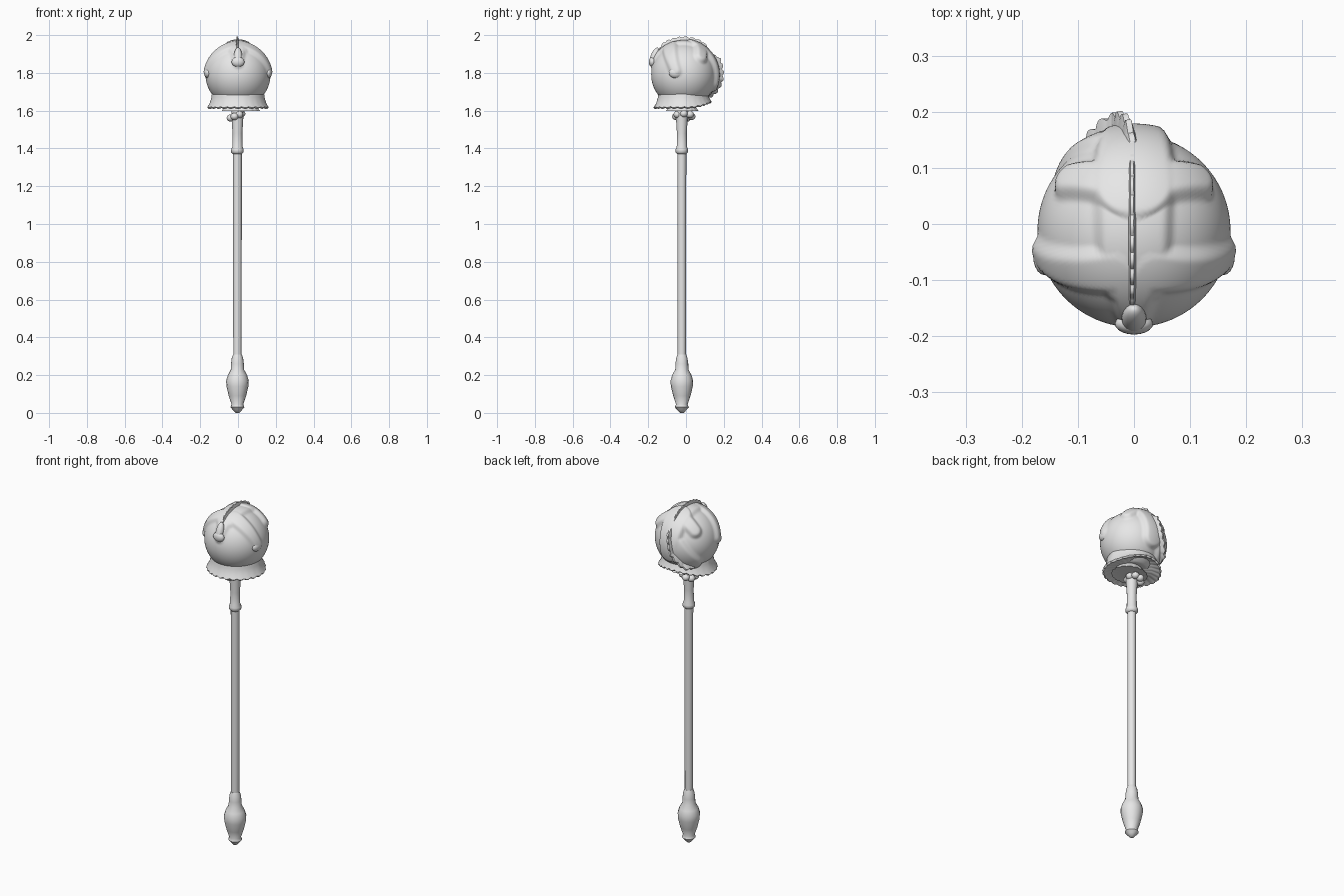
import bpy, bmesh
from math import sin, cos, pi, radians
from mathutils import Vector

cube = bpy.data.objects.get("Cube")
if cube:
    bpy.data.objects.remove(cube, do_unlink=True)

grey = bpy.data.materials.new("plain grey")
grey.use_nodes = True
COLOUR = (0.8, 0.8, 0.8, 1)
grey.diffuse_color = COLOUR
grey.node_tree.nodes["Principled BSDF"].inputs["Base Color"].default_value = COLOUR

CENTRE = Vector((0, -0.012, 1.79))
RADIUS = 0.172


def finish(name, bm, angle=50):
    bmesh.ops.recalc_face_normals(bm, faces=bm.faces)
    mesh = bpy.data.meshes.new(name)
    bm.to_mesh(mesh)
    bm.free()
    mesh.materials.append(grey)
    ob = bpy.data.objects.new(name, mesh)
    bpy.context.collection.objects.link(ob)
    bpy.ops.object.select_all(action="DESELECT")
    ob.select_set(True)
    bpy.context.view_layer.objects.active = ob
    bpy.ops.object.shade_smooth_by_angle(angle=radians(angle))
    return ob


def skin(name, rings, closed_ends=True):
    """Join equal rings of points into a tube."""
    bm = bmesh.new()
    loops = [[bm.verts.new(p) for p in ring] for ring in rings]
    n = len(loops[0])
    for a, b in zip(loops, loops[1:]):
        for i in range(n):
            j = (i + 1) % n
            bm.faces.new((a[i], a[j], b[j], b[i]))
    if closed_ends:
        bm.faces.new(loops[0])
        bm.faces.new(loops[-1])
    return finish(name, bm)


def lathe(name, profile, x=-0.003, y=-0.022, sides=16):
    turns = [2 * pi * i / sides for i in range(sides)]
    return skin(name, [[(x + r * cos(a), y + r * sin(a), z) for a in turns]
                       for r, z in profile])


def blob(name, place, size, tilt=0.0):
    bm = bmesh.new()
    bmesh.ops.create_uvsphere(bm, u_segments=20, v_segments=12, radius=1)
    ob = finish(name, bm)
    ob.location, ob.scale, ob.rotation_euler = place, size, (tilt, 0, 0)
    return ob


# Handle
lathe("pommel", [(.010, 0), (.024, .015), (.037, .03), (.031, .045), (.046, .09),
                 (.058, .14), (.060, .17), (.051, .20), (.035, .23),
                 (.034, .26), (.030, .29), (.023, .31)])
lathe("shaft", [(.022, .29), (.0235, 1.39)], sides=12)
lathe("neck", [(.023, 1.37), (.033, 1.38), (.033, 1.395), (.027, 1.41),
               (.026, 1.48), (.031, 1.56), (.034, 1.64)])

# Curled collar under the head
for i in range(7):
    a = 2 * pi * i / 7
    blob("collar_curl", (-.012 + .030 * cos(a), -.012 + .042 * sin(a), 1.572 + .012 * cos(a)),
         (.021, .021, .019))

# Raised mask: tapered strokes on the ball (start, end, start width, end width, height)
STROKES = [
    ((0, -.95, .35), (0, -.55, .83), .12, .24, .014),
    ((0, -.5, .86), (0, .5, .86), .34, .38, .012),
    ((0, .5, .86), (0, .95, -.2), .42, .30, .019),
    ((-.2, .9, .1), (-.6, .6, -.55), .30, .30, .015),
]
for s in (1, -1):
    STROKES.append(((s * .2, -.42, .89), (s * .95, -.25, .12), .24, .15, .014))
    STROKES.append(((s * .2, .5, .84), (s * .62, .5, .52), .22, .18, .018))


def mask_height(n):
    best = 0
    for start, end, ra, rb, height in STROKES:
        a, b = Vector(start), Vector(end)
        t = max(0, min(1, (n - a).dot(b - a) / (b - a).length_squared))
        p = a.lerp(b, t).normalized()
        depth = (ra + (rb - ra) * t - (n - p).length) / .16 + .5
        depth = max(0, min(1, depth))
        best = max(best, height * depth * depth * (3 - 2 * depth))
    return best


bm = bmesh.new()
bmesh.ops.create_uvsphere(bm, u_segments=128, v_segments=80, radius=1)
for v in bm.verts:
    n = v.co.normalized()
    v.co = CENTRE + n * (RADIUS + mask_height(n))
    v.co.z = max(v.co.z, 1.635)
finish("ball_head", bm, 60)

# Snout and side horns of the mask
blob("snout", (0, -.168, 1.885), (.022, .020, .052), radians(-20))
blob("snout_tip", (0, -.178, 1.858), (.034, .019, .027))
for s in (1, -1):
    blob("side_horn", (s * .160, -.055, 1.80), (.020, .036, .028))

# Flared skirt with a scalloped hem, lifted at the back
rings = []
for r, z, wave in [(.136, 1.71, 0), (.141, 1.67, 0), (.148, 1.643, .1), (.159, 1.622, 1),
                   (.152, 1.615, 1), (.110, 1.628, .3), (.03, 1.622, 0)]:
    ring = []
    for i in range(144):
        a = 2 * pi * i / 144
        lobe = abs(sin(a * 13)) * wave
        lift = max(0, sin(a)) ** 2 * .03
        rr = r + .005 * lobe - .02 * max(0, sin(a))
        ring.append((rr * cos(a), -.008 + rr * sin(a), z - .006 * lobe + lift))
    rings.append(ring)
skin("skirt", rings)

# Lower frill peeking out below the skirt
rings = []
for r, z, wave in [(.07, 1.635, 0), (.086, 1.615, .3), (.098, 1.598, 1),
                   (.085, 1.600, 1), (.03, 1.60, 0)]:
    ring = []
    for i in range(96):
        a = 2 * pi * i / 96
        rr = r + .006 * wave * abs(sin(a * 8))
        ring.append((.015 + rr * cos(a), -.02 + .85 * rr * sin(a), z))
    rings.append(ring)
skin("lower_frill", rings)


def scalloped_blade(name, path, height, lobes, thick, steps=80):
    """Wedge standing on the ball along a path, with a lobed outer edge."""
    points = [(Vector(p) - CENTRE).normalized() for p in path]
    rings = []
    for k in range(steps + 1):
        u = k / steps
        t = u * (len(points) - 1)
        i = min(int(t), len(points) - 2)
        d = points[i].lerp(points[i + 1], t - i).normalized()
        side = d.cross(points[i + 1] - points[i]).normalized()
        rise = height * min(1, 6 * u, 6 * (1 - u))
        top = RADIUS + .012 + rise * (.65 + .35 * abs(sin(pi * lobes * u)))
        base = CENTRE + d * (RADIUS - .012)
        mid = CENTRE + d * (RADIUS + .010 + rise * .3)
        tip = CENTRE + d * top
        rings.append([base - side * thick * 1.6, mid - side * thick, tip - side * thick * .5,
                      tip + side * thick * .5, mid + side * thick, base + side * thick * 1.6])
    return skin(name, rings)


scalloped_blade("top_crest", [(-.003, -.15, 1.91), (-.003, -.09, 1.96), (-.003, -.02, 1.97),
                              (-.003, .06, 1.95), (-.003, .13, 1.90)], .019, 10, .006)
scalloped_blade("back_frill", [(0, .13, 1.90), (-.012, .16, 1.84), (-.03, .17, 1.77),
                               (-.075, .145, 1.70), (-.13, .085, 1.65)], .031, 9, .010)
